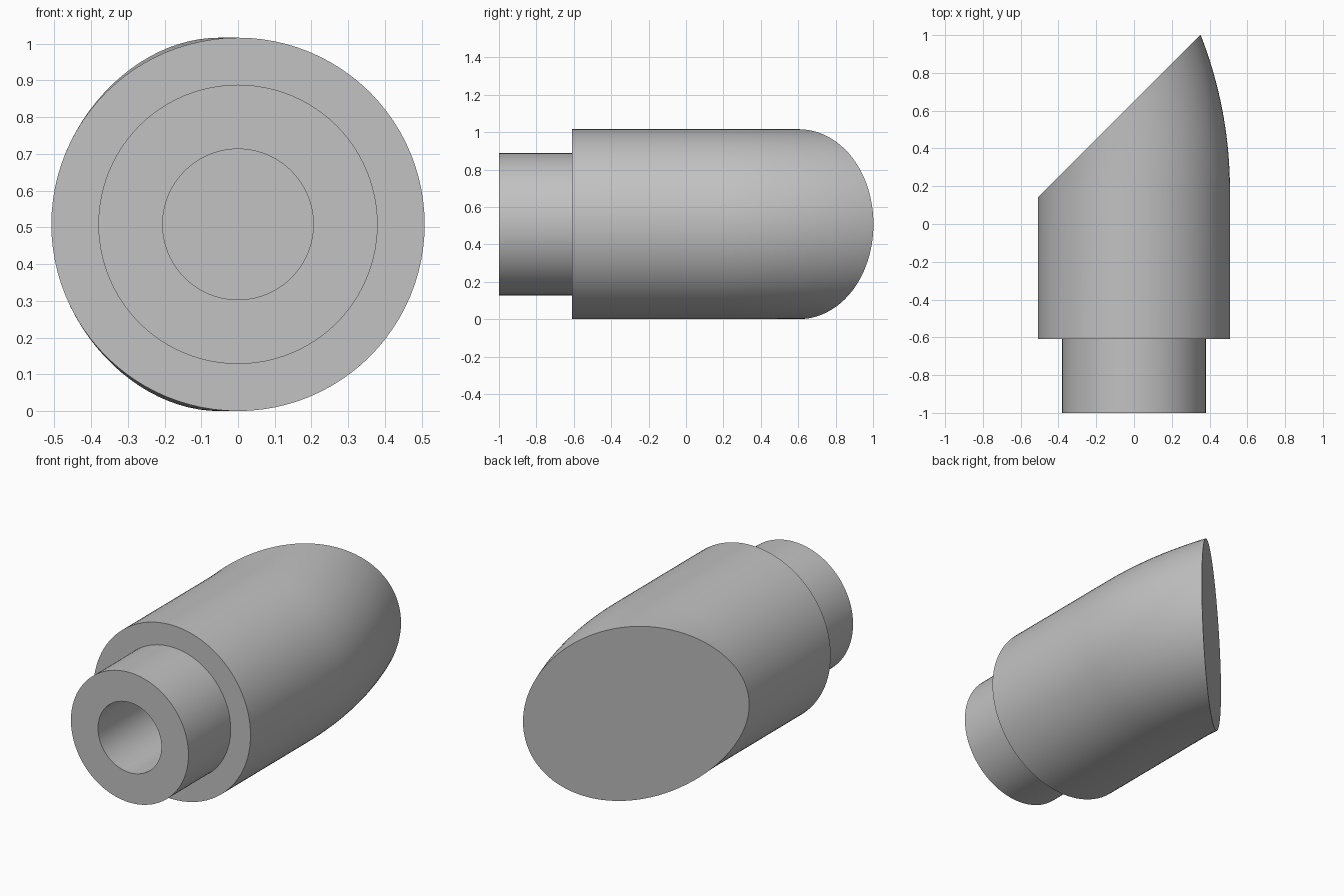
import bpy, bmesh
from math import sin, cos, tau
from mathutils import Vector

cube = bpy.data.objects.get("Cube")
if cube:
    bpy.data.objects.remove(cube, do_unlink=True)

SIDES = 96
BODY_R, NECK_R, BORE_R = 0.508, 0.38, 0.205
FRONT, SHOULDER, BORE_END = -1.0, -0.61, -0.25
BEND_START, BEND_R = 0.18, 1.74
BEND_STEPS, BEND_ANGLE = 28, 0.6

metal = bpy.data.materials.new("grey metal")
metal.use_nodes = True
grey = (0.54, 0.54, 0.54, 1.0)
metal.diffuse_color = grey
metal.node_tree.nodes["Principled BSDF"].inputs["Base Color"].default_value = grey

bm = bmesh.new()


def ring(radius, x, y, tilt=0.0):
    """Circle of vertices around the pipe axis, turned about z by tilt."""
    side = Vector((cos(tilt), sin(tilt), 0))
    up = Vector((0, 0, 1))
    centre = Vector((x, y, BODY_R))
    return [bm.verts.new(centre + radius * (cos(tau * i / SIDES) * side + sin(tau * i / SIDES) * up))
            for i in range(SIDES)]


# Bore, neck, shoulder and straight body
profile = [(BORE_R, BORE_END), (BORE_R, FRONT), (NECK_R, FRONT),
           (NECK_R, SHOULDER), (BODY_R, SHOULDER), (BODY_R, BEND_START)]
rings = [ring(r, 0, y) for r, y in profile]

# Gentle bend towards the right side
for k in range(1, BEND_STEPS + 1):
    a = BEND_ANGLE * k / BEND_STEPS
    rings.append(ring(BODY_R, BEND_R * (cos(a) - 1), BEND_START + BEND_R * sin(a), a))

# Skin between rings, and the bore floor
bm.faces.new(rings[0])
for a, b in zip(rings, rings[1:]):
    for i in range(SIDES):
        j = (i + 1) % SIDES
        bm.faces.new((a[i], a[j], b[j], b[i]))

# Slanted flat end
geom = bm.verts[:] + bm.edges[:] + bm.faces[:]
bmesh.ops.bisect_plane(bm, geom=geom, dist=1e-5, plane_co=(0, 0.65, BODY_R),
                       plane_no=Vector((-1, 1, 0)).normalized(), clear_outer=True)
bmesh.ops.edgeloop_fill(bm, edges=[e for e in bm.edges if e.is_boundary])
bmesh.ops.recalc_face_normals(bm, faces=bm.faces[:])

mesh = bpy.data.meshes.new("slanted_pipe_tip")
bm.to_mesh(mesh)
bm.free()
mesh.materials.append(metal)
tip = bpy.data.objects.new("slanted_pipe_tip", mesh)
bpy.context.collection.objects.link(tip)

# Smooth walls with sharp rims
bpy.ops.object.select_all(action="DESELECT")
tip.select_set(True)
bpy.context.view_layer.objects.active = tip
bpy.ops.object.shade_smooth_by_angle(angle=0.4)
